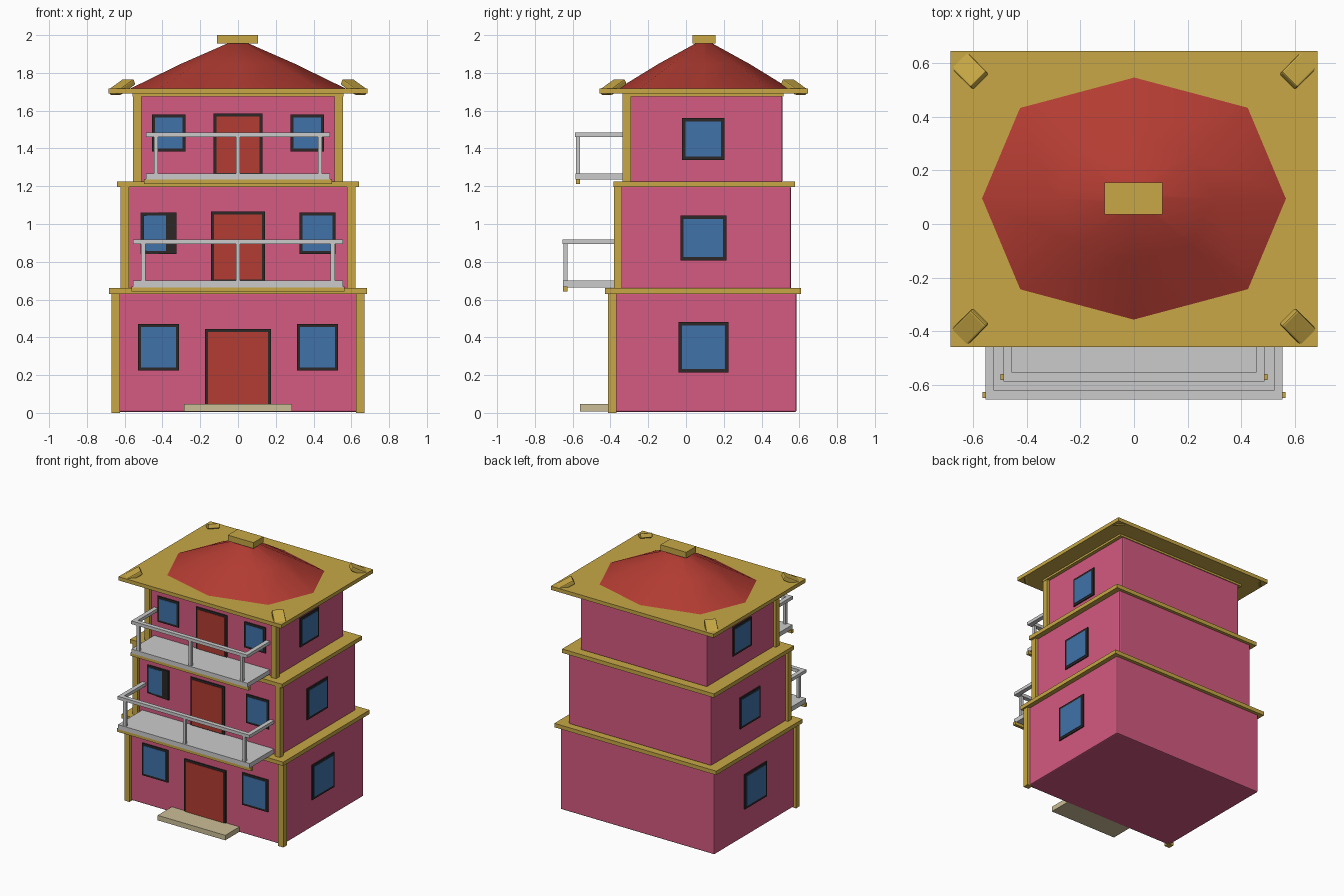
import bpy, bmesh
from math import pi, cos, sin, atan2, radians
from mathutils import Matrix, Vector, Euler

if "Cube" in bpy.data.objects:
    bpy.data.objects.remove(bpy.data.objects["Cube"])


def material(name, rgb):
    m = bpy.data.materials.new(name)
    m.diffuse_color = (*rgb, 1)
    m.use_nodes = True
    m.node_tree.nodes["Principled BSDF"].inputs["Base Color"].default_value = m.diffuse_color
    return m


PINK = material("pink_wall", (0.66, 0.10, 0.22))
GOLD = material("gold_trim", (0.57, 0.39, 0.06))
RED = material("red", (0.45, 0.045, 0.032))
BLUE = material("blue_glass", (0.05, 0.17, 0.40))
DARK = material("dark_frame", (0.025, 0.02, 0.02))
STONE = material("stone", (0.60, 0.52, 0.31))


def add_object(name, bm, mat):
    me = bpy.data.meshes.new(name)
    bm.to_mesh(me)
    bm.free()
    ob = bpy.data.objects.new(name, me)
    bpy.context.collection.objects.link(ob)
    if mat:
        me.materials.append(mat)
    return ob


def box(name, x, y, z, mat=None, bevel=0, rot=(0, 0, 0)):
    """Box from (min, max) ranges, turned about its own centre."""
    bm = bmesh.new()
    bmesh.ops.create_cube(bm, size=1)
    bmesh.ops.scale(bm, verts=bm.verts, vec=(x[1] - x[0], y[1] - y[0], z[1] - z[0]))
    ob = add_object(name, bm, mat)
    ob.location = (sum(x) / 2, sum(y) / 2, sum(z) / 2)
    ob.rotation_euler = rot
    if bevel:
        mod = ob.modifiers.new("bevel", 'BEVEL')
        mod.width, mod.segments = bevel, 2
    return ob


def front_panel(name, x, z, wall_y, mat, b=0.016, tilt=0):
    """Dark frame with an inset pane on the front wall."""
    box(name + "_frame", x, (wall_y - 0.008, wall_y + 0.02), z, DARK, rot=(0, 0, tilt))
    box(name + "_pane", (x[0] + b, x[1] - b), (wall_y - 0.011, wall_y + 0.02),
        (z[0] + b, z[1] - b), mat)


def side_panel(name, s, y, z, wall_x, b=0.018):
    """Window on the left or right wall."""
    for part, d, i, mat in (("_frame", 0.008, 0, DARK), ("_pane", 0.011, b, BLUE)):
        x = sorted((s * (wall_x - 0.02), s * (wall_x + d)))
        box(name + part, x, (y[0] + i, y[1] - i), (z[0] + i, z[1] - i), mat)


# Storeys: half width, y range, z range, door, front windows, side windows
floors = [
    dict(hx=0.648, y=(-0.39, 0.585), z=(0.005, 0.635), door=(0.175, 0.02, 0.445),
         win=(0.313, 0.53, 0.225, 0.47), side=(-0.04, 0.225, 0.215, 0.48)),
    dict(hx=0.60, y=(-0.36, 0.555), z=(0.655, 1.20), door=(0.143, 0.69, 1.065),
         win=(0.325, 0.515, 0.84, 1.06), side=(-0.03, 0.215, 0.808, 1.045)),
    dict(hx=0.533, y=(-0.313, 0.51), z=(1.22, 1.68), door=(0.13, 1.255, 1.585),
         win=(0.277, 0.455, 1.385, 1.58), side=(-0.02, 0.203, 1.34, 1.56)),
]
for n, f in enumerate(floors, 1):
    hx, (y0, y1), (z0, z1) = f["hx"], f["y"], f["z"]
    box(f"storey_{n}_walls", (-hx, hx), f["y"], f["z"], PINK, bevel=0.008)
    d, dz0, dz1 = f["door"]
    front_panel(f"storey_{n}_door", (-d, d), (dz0, dz1), y0, RED)
    wx0, wx1, wz0, wz1 = f["win"]
    for s, side in ((-1, "left"), (1, "right")):
        # corner post
        box(f"storey_{n}_{side}_post", (s * hx - 0.022, s * hx + 0.022),
            (y0 - 0.022, y0 + 0.022), (0 if n == 1 else z0, z1), GOLD)
        # the middle left window frame sits askew in the wall
        tilt = radians(4.5) * -1 if (n == 2 and s < 0) else 0
        x = (wx0, wx1) if s > 0 else (-wx1, -wx0)
        front_panel(f"storey_{n}_{side}_front_window", x, (wz0, wz1), y0, BLUE, tilt=tilt)
        sy0, sy1, sz0, sz1 = f["side"]
        side_panel(f"storey_{n}_{side}_side_window", s, (sy0, sy1), (sz0, sz1), hx)

# Ledges between storeys and the eave
for name, hx, y, z in (
        ("lower_ledge", 0.682, (-0.43, 0.61), (0.63, 0.66)),
        ("middle_ledge", 0.64, (-0.385, 0.577), (1.195, 1.225)),
        ("eave_trim", 0.558, (-0.337, 0.515), (1.675, 1.692)),
        ("eave", 0.686, (-0.459, 0.647), (1.69, 1.718))):
    box(name, (-hx, hx), y, z, GOLD)

# Entrance step
box("entrance_step", (-0.285, 0.285), (-0.56, -0.385), (0.008, 0.046), STONE)

# Balconies: half width, front y, back y, floor z range, rail z range
for name, hx, yf, yb, (z0, z1), (r0, r1) in (
        ("middle_balcony", 0.555, -0.655, -0.355, (0.665, 0.70), (0.893, 0.917)),
        ("upper_balcony", 0.488, -0.588, -0.31, (1.235, 1.268), (1.46, 1.484))):
    box(name + "_floor", (-hx, hx), (yf + 0.003, yb), (z0, z1))
    box(name + "_beam", (-hx - 0.01, hx + 0.01), (yf + 0.005, yf + 0.028),
        (z0 - 0.022, z0 + 0.003), GOLD)
    box(name + "_front_rail", (-hx, hx), (yf, yf + 0.033), (r0, r1))
    for s in (-1, 1):
        x = sorted((s * hx, s * (hx - 0.033)))
        box(name + "_side_rail", x, (yf, yb), (r0, r1))
    for x in (-hx + 0.053, 0, hx - 0.053):
        box(name + "_baluster", (x - 0.011, x + 0.011), (yf + 0.006, yf + 0.028), (z1, r0))

# Eight-sided roof
bm = bmesh.new()
CY, N = 0.095, 8
rings = []
for k, z in ((1.0, 1.712), (0.52, 1.848), (0.06, 1.965)):
    ring = []
    for i in range(N):
        a = 2 * pi * i / N
        r = 1.06 if (i % 2 and k == 1.0) else 1.0
        ring.append(bm.verts.new((0.58 * k * r * cos(a), CY + 0.462 * k * r * sin(a), z)))
    rings.append(ring)
for lo, hi in zip(rings, rings[1:]):
    for i in range(N):
        j = (i + 1) % N
        bm.faces.new((lo[i], lo[j], hi[j], hi[i]))
bm.faces.new(rings[-1])
for fc in bm.faces:
    fc.smooth = True
add_object("roof", bm, RED)
box("roof_cap", (-0.11, 0.106), (0.035, 0.155), (1.955, 2.0), GOLD)

# Sloping ornaments on the eave corners
for sx in (-1, 1):
    for sy in (-1, 1):
        c = Vector((sx * 0.615, 0.094 + sy * 0.48, 1.725))
        box("eave_ornament", (c.x - 0.0625, c.x + 0.0625), (c.y - 0.042, c.y + 0.042),
            (c.z - 0.017, c.z + 0.017), GOLD, bevel=0.007,
            rot=(0, radians(27), atan2(sy, sx)))
